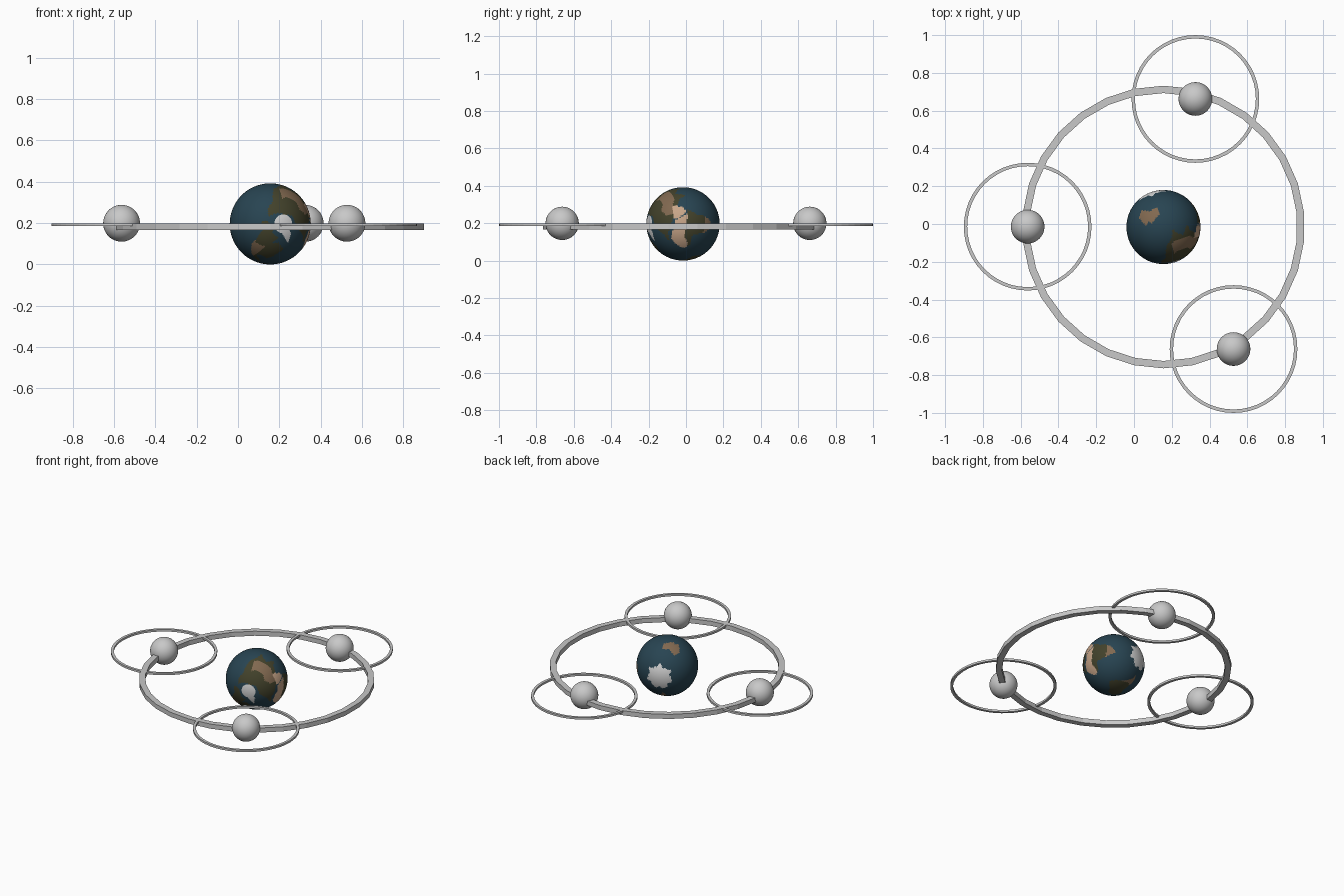
import bpy, bmesh, math
from mathutils import Matrix, Vector

if "Cube" in bpy.data.objects:
    bpy.data.objects.remove(bpy.data.objects["Cube"])


def material(name, rgb):
    m = bpy.data.materials.new(name)
    m.diffuse_color = (*rgb, 1)
    m.use_nodes = True
    m.node_tree.nodes["Principled BSDF"].inputs["Base Color"].default_value = m.diffuse_color
    return m


GREY = material("light_grey", (0.58, 0.58, 0.58))
PLANET = [
    material("ocean_blue", (0.021, 0.058, 0.084)),
    material("forest_green", (0.055, 0.054, 0.024)),
    material("earth_brown", (0.22, 0.14, 0.08)),
    material("desert_tan", (0.58, 0.38, 0.25)),
    material("ice_white", (0.68, 0.68, 0.68)),
]
OCEAN, FOREST, BROWN, TAN, ICE = range(5)


def finish(name, bm, mats, smooth):
    mesh = bpy.data.meshes.new(name)
    for f in bm.faces:
        f.smooth = smooth
    bm.to_mesh(mesh)
    bm.free()
    for m in mats:
        mesh.materials.append(m)
    ob = bpy.data.objects.new(name, mesh)
    bpy.context.collection.objects.link(ob)
    return ob


def ring(name, x, y, outer, inner, z0, z1, sides):
    """Closed band with a rectangular section."""
    bm = bmesh.new()
    loops = []
    for i in range(sides):
        a = math.pi / 2 + 2 * math.pi * i / sides
        c, s = math.cos(a), math.sin(a)
        loops.append([bm.verts.new((x + r * c, y + r * s, z))
                      for r, z in ((outer, z0), (outer, z1), (inner, z1), (inner, z0))])
    for i in range(sides):
        p, q = loops[i], loops[(i + 1) % sides]
        for k in range(4):
            n = (k + 1) % 4
            bm.faces.new((p[k], q[k], q[n], p[n]))
    bmesh.ops.recalc_face_normals(bm, faces=bm.faces)
    return finish(name, bm, [GREY], False)


# land outlines as (longitude, latitude)
EURASIA = [(-9, 37), (-9, 43), (-1, 48), (5, 60), (15, 69), (30, 71), (70, 73), (105, 77),
           (140, 73), (180, 67), (160, 59), (137, 54), (127, 38), (121, 30), (108, 20),
           (104, 8), (97, 17), (88, 22), (77, 8), (72, 20), (57, 26), (57, 18), (45, 13),
           (35, 29), (36, 36), (20, 39), (5, 43)]
AFRICA = [(-17, 15), (-10, 30), (-5, 35), (10, 37), (20, 31), (33, 31), (43, 12), (51, 12),
          (40, -5), (40, -15), (33, -27), (20, -35), (12, -18), (9, 0), (5, 5), (-8, 5)]
NORTH_AMERICA = [(-166, 66), (-160, 58), (-135, 58), (-124, 47), (-117, 32), (-105, 20),
                 (-83, 8), (-88, 18), (-97, 22), (-95, 29), (-81, 28), (-66, 45), (-56, 52),
                 (-75, 62), (-93, 58), (-82, 70), (-125, 71), (-155, 71)]
SOUTH_AMERICA = [(-80, -4), (-77, 8), (-62, 10), (-50, 0), (-35, -7), (-40, -22), (-55, -35),
                 (-66, -46), (-68, -55), (-75, -48), (-71, -20)]
AUSTRALIA = [(114, -22), (131, -12), (136, -15), (142, -11), (153, -27), (147, -38),
             (130, -32), (115, -34)]
GREENLAND = [(-45, 60), (-55, 70), (-72, 78), (-20, 78), (-20, 73), (-38, 66)]


def inside(lon, lat, poly):
    hit = False
    for (x1, y1), (x2, y2) in zip(poly, poly[1:] + poly[:1]):
        if (y1 > lat) != (y2 > lat) and lon < x1 + (lat - y1) * (x2 - x1) / (y2 - y1):
            hit = not hit
    return hit


def surface(lon, lat):
    wave = 2.5 * math.sin(math.radians(lon * 7)) + 1.5 * math.sin(math.radians(lon * 13))
    if lat > 77 or lat < -67 + wave or inside(lon, lat, GREENLAND):
        return ICE
    if inside(lon, lat, AFRICA):
        return TAN if lat > 13 + wave else BROWN if lat < -17 + wave else FOREST
    if inside(lon, lat, EURASIA):
        if lon < 60 and lat < 34:
            return TAN
        return BROWN if 28 + wave < lat < 49 + wave and 44 < lon < 112 else FOREST
    if inside(lon, lat, NORTH_AMERICA):
        return BROWN if lon < -100 and lat < 45 + wave else FOREST
    if inside(lon, lat, SOUTH_AMERICA):
        return BROWN if lat < -30 + wave else FOREST
    return BROWN if inside(lon, lat, AUSTRALIA) else OCEAN


# planet lying on its side, north pole towards the front
bm = bmesh.new()
bmesh.ops.create_uvsphere(bm, u_segments=160, v_segments=80, radius=0.196)
for f in bm.faces:
    c = f.calc_center_median().normalized()
    f.material_index = surface(math.degrees(math.atan2(c.y, c.x)), math.degrees(math.asin(c.z)))
north = Vector((0.33, -0.944, 0)).normalized()
up = Vector((0, 0, 1))
east = north.cross(up)
top_lon = math.radians(116)
ax = up * math.cos(top_lon) - east * math.sin(top_lon)
ay = north.cross(ax)
rot = Matrix((ax, ay, north)).transposed().to_4x4()
bmesh.ops.transform(bm, matrix=Matrix.Translation((0.156, -0.016, 0.196)) @ rot, verts=bm.verts)
finish("planet", bm, PLANET, True)

# main ring around the planet
ring("main_ring", 0.156, -0.016, 0.748, 0.709, 0.167, 0.199, 30)

# three moons, each with its own thin ring
for i, (x, y) in enumerate([(-0.563, -0.014), (0.325, 0.662), (0.527, -0.662)], 1):
    bm = bmesh.new()
    bmesh.ops.create_uvsphere(bm, u_segments=48, v_segments=24, radius=0.089)
    bmesh.ops.translate(bm, vec=(x, y, 0.199), verts=bm.verts)
    finish(f"moon_{i}", bm, [GREY], True)
    ring(f"moon_ring_{i}", x, y, 0.338, 0.320, 0.185, 0.199, 48)
